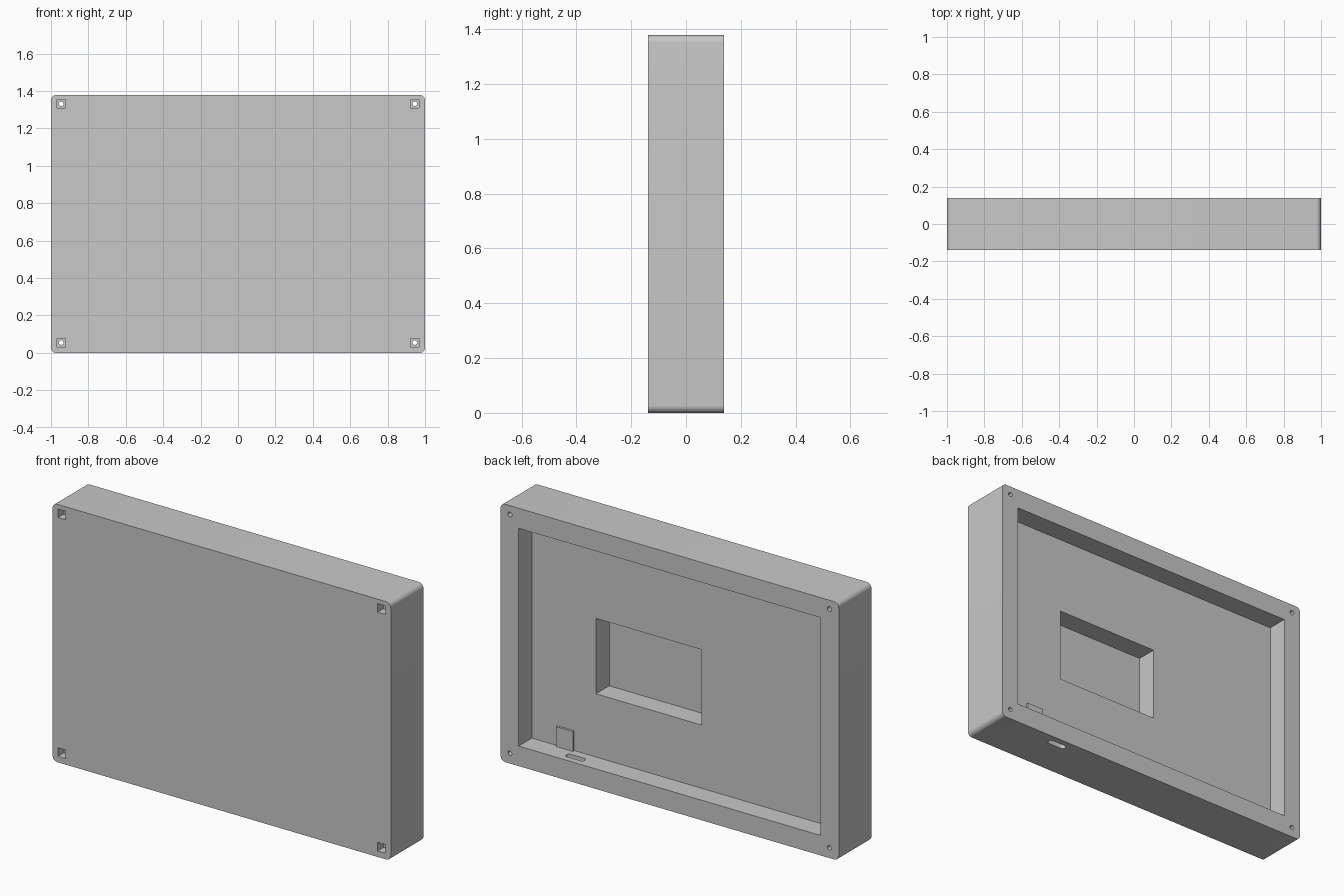
import bpy, bmesh, math
from mathutils import Matrix, Vector

if "Cube" in bpy.data.objects:
    bpy.data.objects.remove(bpy.data.objects["Cube"], do_unlink=True)

HEIGHT, BACK, FRONT = 1.378, 0.138, -0.138
FLOOR = 0.026            # floor of the large recess
RIM = 0.107              # width of the frame around it

grey = bpy.data.materials.new("light_grey_plastic")
grey.use_nodes = True
colour = (0.58, 0.58, 0.58, 1)
grey.diffuse_color = colour
grey.node_tree.nodes["Principled BSDF"].inputs["Base Color"].default_value = colour


def finish(name, bm):
    bmesh.ops.recalc_face_normals(bm, faces=bm.faces)
    mesh = bpy.data.meshes.new(name)
    bm.to_mesh(mesh)
    bm.free()
    obj = bpy.data.objects.new(name, mesh)
    bpy.context.collection.objects.link(obj)
    mesh.materials.append(grey)
    return obj


def box(name, x, y, z, radius=0, axis=1, segments=8):
    """Box from (min, max) ranges; edges along the axis can be rounded."""
    bm = bmesh.new()
    bmesh.ops.create_cube(bm, size=1)
    for v in bm.verts:
        v.co = Vector([(r[0] + r[1]) / 2 + c * (r[1] - r[0])
                       for c, r in zip(v.co, (x, y, z))])
    if radius:
        edges = [e for e in bm.edges
                 if abs((e.verts[0].co - e.verts[1].co).normalized()[axis]) > 0.9]
        bmesh.ops.bevel(bm, geom=edges, offset=radius, segments=segments,
                        affect='EDGES', profile=0.5)
    return finish(name, bm)


def rod(name, x, z, radius):
    """Cylinder running front to back."""
    bm = bmesh.new()
    bmesh.ops.create_cone(bm, cap_ends=True, segments=24, radius1=radius,
                          radius2=radius, depth=1,
                          matrix=Matrix.Translation((x, 0, z))
                          @ Matrix.Rotation(math.pi / 2, 4, 'X'))
    return finish(name, bm)


def cut(target, cutter):
    cutter.hide_render = True
    mod = target.modifiers.new("cut", 'BOOLEAN')
    mod.operation = 'DIFFERENCE'
    mod.solver = 'EXACT'
    mod.object = cutter
    bpy.context.view_layer.objects.active = target
    bpy.ops.object.modifier_apply(modifier=mod.name)
    bpy.data.objects.remove(cutter, do_unlink=True)


# Enclosure body with rounded corners
body = box("enclosure_body", (-1, 1), (FRONT, BACK), (0, HEIGHT), radius=0.027)

# Large recess at the back and the deeper compartment inside it
cut(body, box("recess_cutter", (-1 + RIM, 1 - RIM), (FLOOR, BACK + 0.1),
              (RIM, HEIGHT - RIM)))
cut(body, box("compartment_cutter", (-0.11, 0.514), (-0.086, FLOOR + 0.05),
              (0.445, 0.848)))

# Rounded cable slot through the bottom wall
cut(body, box("slot_cutter", (0.536, 0.646), (0.07, 0.104), (-0.1, RIM + 0.05),
              radius=0.0165, axis=2))

# Corner screw holes with square nut pockets in the front
for x in (-0.945, 0.945):
    for z in (0.055, HEIGHT - 0.047):
        cut(body, box("nut_cutter", (x - 0.023, x + 0.023),
                      (FRONT - 0.1, FRONT + 0.05), (z - 0.023, z + 0.023)))
        cut(body, rod("screw_cutter", x, z, 0.0125))

# Small raised pad on the recess floor
pad = box("mounting_pad", (0.643, 0.743), (FLOOR - 0.005, FLOOR + 0.012),
          (RIM - 0.005, 0.213))

# Smooth the rounded corners and holes
bpy.ops.object.select_all(action='DESELECT')
body.select_set(True)
bpy.context.view_layer.objects.active = body
bpy.ops.object.shade_smooth_by_angle(angle=math.radians(30))
